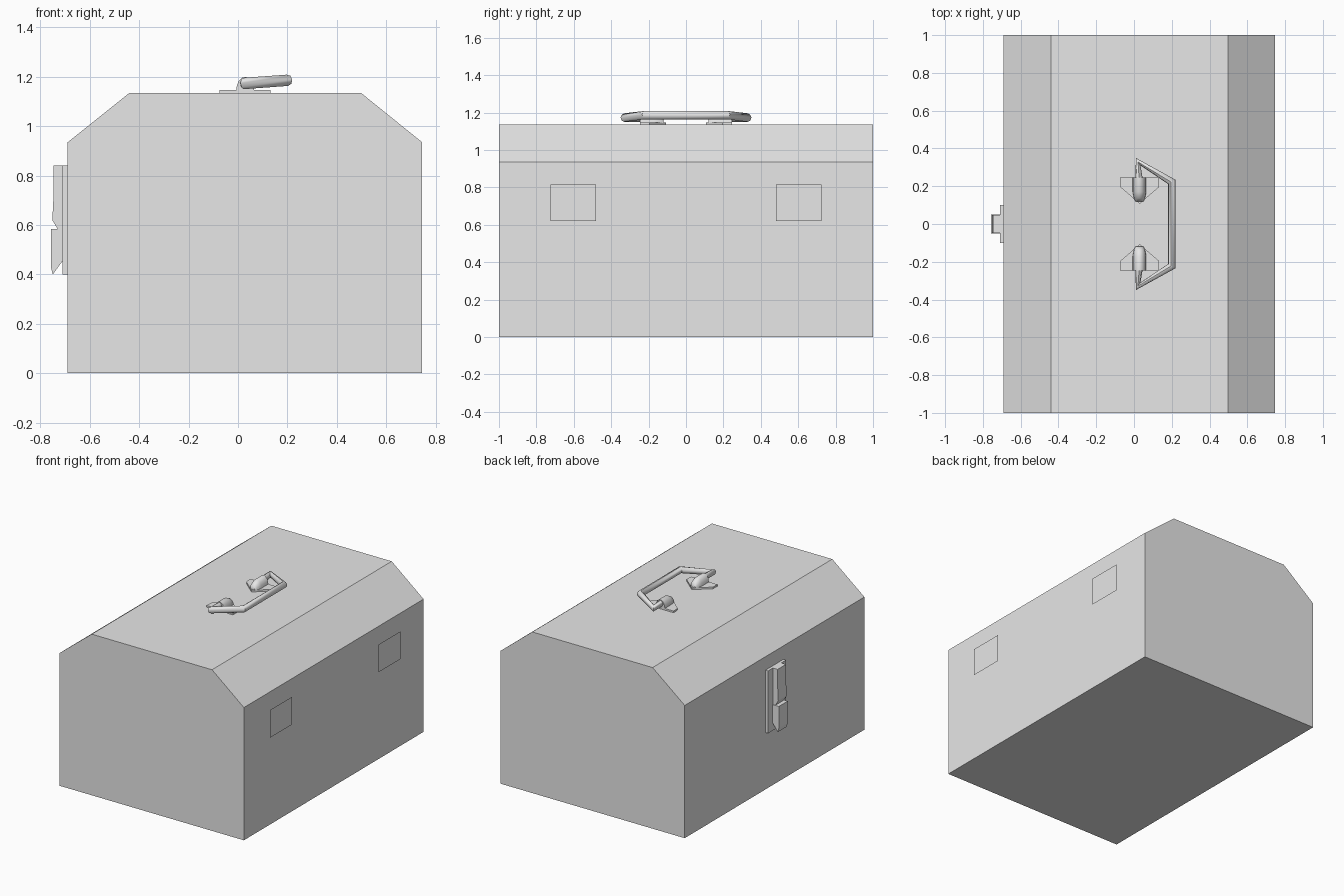
import bpy
import bmesh
import math
from mathutils import Vector

cube = bpy.data.objects.get("Cube")
if cube:
    bpy.data.objects.remove(cube, do_unlink=True)

# Single painted-metal material
GREY = (0.8, 0.8, 0.8, 1.0)
metal = bpy.data.materials.new("light grey metal")
metal.use_nodes = True
metal.diffuse_color = GREY
metal.node_tree.nodes["Principled BSDF"].inputs["Base Color"].default_value = GREY


def add_object(name, bm):
    """Turn a bmesh into a linked object with the shared material."""
    mesh = bpy.data.meshes.new(name)
    bm.to_mesh(mesh)
    bm.free()
    mesh.materials.append(metal)
    obj = bpy.data.objects.new(name, mesh)
    bpy.context.collection.objects.link(obj)
    return obj


def prism(name, points, direction):
    """Extrude a flat outline of 3D points along a direction."""
    bm = bmesh.new()
    face = bm.faces.new([bm.verts.new(p) for p in points])
    result = bmesh.ops.extrude_face_region(bm, geom=[face], use_keep_orig=True)
    moved = [v for v in result["geom"] if isinstance(v, bmesh.types.BMVert)]
    bmesh.ops.translate(bm, verts=moved, vec=Vector(direction))
    bmesh.ops.recalc_face_normals(bm, faces=bm.faces)
    return add_object(name, bm)


def side_prism(name, outline, half_width):
    """Extrude an xz outline evenly to both sides of y = 0."""
    points = [(x, -half_width, z) for x, z in outline]
    return prism(name, points, (0, 2 * half_width, 0))


def mirror_y(obj):
    mod = obj.modifiers.new("mirror", "MIRROR")
    mod.use_axis = (False, True, False)
    mod.use_mirror_merge = False


def smooth(obj, angle):
    bpy.ops.object.select_all(action="DESELECT")
    obj.select_set(True)
    bpy.context.view_layer.objects.active = obj
    bpy.ops.object.shade_smooth_by_angle(angle=math.radians(angle))


# Box with sloped lid shoulders
TOP = 1.135
side_prism("box_body", [(-0.69, 0), (0.746, 0), (0.746, 0.935), (0.498, TOP),
                        (-0.44, TOP), (-0.69, 0.935)], 1.0)

# Latch: backing plate, upper clasp and lower catch
side_prism("latch_plate", [(-0.69, 0.4), (-0.69, 0.84), (-0.71, 0.84), (-0.71, 0.4)], 0.1)
side_prism("latch_clasp", [(-0.71, 0.84), (-0.747, 0.84), (-0.748, 0.7), (-0.752, 0.62),
                           (-0.73, 0.583), (-0.71, 0.583)], 0.047)
side_prism("latch_catch", [(-0.71, 0.455), (-0.71, 0.583), (-0.758, 0.583),
                           (-0.758, 0.43), (-0.75, 0.4)], 0.05)

# Hinge plates: thin sheets just off the back wall
bm = bmesh.new()
bm.faces.new([bm.verts.new((0.757, y, z)) for y, z in
              [(0.48, 0.62), (0.725, 0.62), (0.725, 0.815), (0.48, 0.815)]])
mirror_y(add_object("hinge_plates", bm))

# Handle brackets: pointed base plates
base = prism("handle_bracket_bases",
             [(x, y, TOP) for x, y in [(-0.075, 0.245), (0.132, 0.245), (0.132, 0.195),
                                       (0.03, 0.107), (-0.072, 0.195)]], (0, 0, 0.012))
mirror_y(base)

# Handle sockets: arched barrels tapering toward the middle of the lid
bm = bmesh.new()
rings = []
STEPS = 8
for y, scale in [(0.245, 1.0), (0.17, 1.0), (0.135, 0.7), (0.12, 0.3)]:
    ring = []
    for i in range(STEPS + 1):
        a = math.pi * i / STEPS
        x = 0.029 + 0.036 * math.cos(a) * (0.4 + 0.6 * scale)
        ring.append(bm.verts.new((x, y, TOP + 0.01 + 0.055 * math.sin(a) * scale)))
    rings.append(ring)
for a, b in zip(rings, rings[1:]):
    for i in range(STEPS + 1):
        j = (i + 1) % (STEPS + 1)
        bm.faces.new((a[i], a[j], b[j], b[i]))
bm.faces.new(rings[0])
bm.faces.new(rings[-1])
bmesh.ops.recalc_face_normals(bm, faces=bm.faces)
sockets = add_object("handle_sockets", bm)
smooth(sockets, 40)
mirror_y(sockets)

# Folding handle: bent rod whose ends turn back into the sockets
half = [(0.03, 0.2, 1.173), (0.022, 0.33, 1.173), (0.2, 0.223, 1.186)]
path = half + [(x, -y, z) for x, y, z in reversed(half)]
curve = bpy.data.curves.new("handle_bar", "CURVE")
curve.dimensions = "3D"
curve.bevel_depth = 0.023
curve.bevel_resolution = 2
curve.use_fill_caps = True
spline = curve.splines.new("POLY")
spline.points.add(len(path) - 1)
for point, co in zip(spline.points, path):
    point.co = (*co, 1)
curve.materials.append(metal)
handle = bpy.data.objects.new("handle_bar", curve)
bpy.context.collection.objects.link(handle)
bpy.ops.object.select_all(action="DESELECT")
handle.select_set(True)
bpy.context.view_layer.objects.active = handle
bpy.ops.object.convert(target="MESH")
smooth(bpy.context.view_layer.objects.active, 50)
